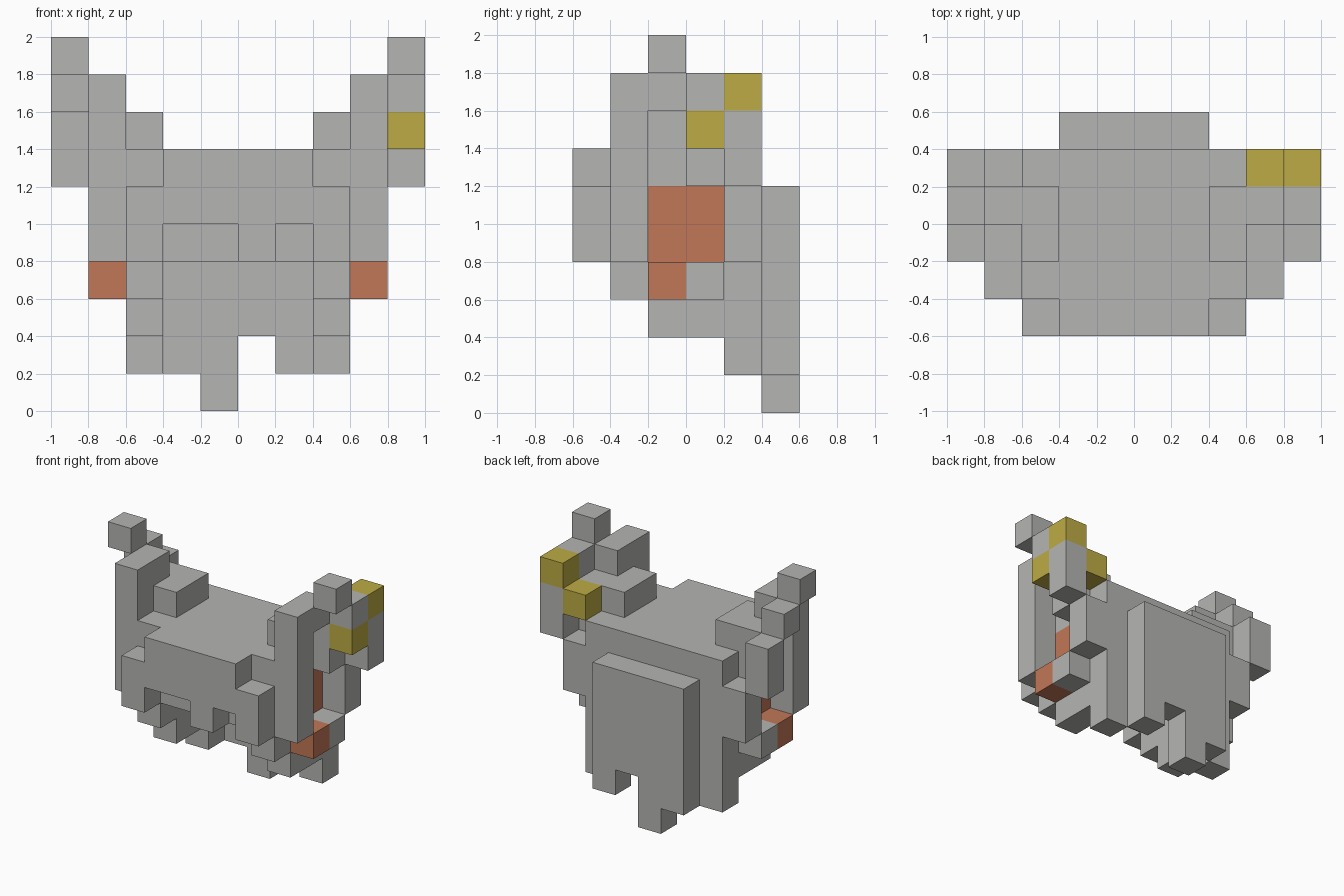
import bpy, bmesh
from mathutils import Vector

cube = bpy.data.objects.get("Cube")
if cube:
    bpy.data.objects.remove(cube, do_unlink=True)

S = 0.2                              # edge of one block
ORIGIN = Vector((-1.0, -0.6, 0.0))   # corner of the block grid


def material(name, rgb):
    m = bpy.data.materials.new(name)
    m.use_nodes = True
    m.diffuse_color = (*rgb, 1)
    bsdf = next(n for n in m.node_tree.nodes if n.type == 'BSDF_PRINCIPLED')
    bsdf.inputs["Base Color"].default_value = (*rgb, 1)
    return m


GREY = material("stone_grey", (0.46, 0.46, 0.45))
ORANGE = material("burnt_orange", (0.53, 0.185, 0.092))
YELLOW = material("mustard_yellow", (0.515, 0.41, 0.06))

owner = {}    # grid cell -> part name
parts = {}    # part name -> material


def fill(name, mat, boxes, mirror=False):
    """Claim boxes of cells (x0, x1, y0, y1, z0, z1); later parts replace earlier ones."""
    parts[name] = mat
    for x0, x1, y0, y1, z0, z1 in boxes:
        for x in range(x0, x1):
            for y in range(y0, y1):
                for z in range(z0, z1):
                    owner[x, y, z] = name
                    if mirror:
                        owner[9 - x, y, z] = name


# Central block and front edge
fill("head_block", GREY, [(2, 8, 1, 5, 4, 7)])
fill("brow", GREY, [(3, 7, 0, 1, 5, 7), (5, 6, 0, 1, 4, 5)])
fill("brow_corners", GREY, [(2, 3, 0, 1, 4, 6)], True)

# Stepped side walls below the block
fill("jaw_sides", GREY, [(2, 3, 1, 5, 3, 4), (2, 3, 2, 5, 2, 3), (2, 3, 4, 5, 1, 2)], True)

# Back plate with ragged lower edge
fill("back_plate", GREY, [(3, 7, 5, 6, 2, 6), (3, 5, 5, 6, 1, 2),
                          (6, 7, 5, 6, 1, 2), (4, 5, 5, 6, 0, 1)])

# Cheeks
fill("cheek_panels", ORANGE, [(2, 3, 2, 4, 4, 6)], True)
fill("cheek_knobs", ORANGE, [(1, 2, 2, 3, 3, 4)], True)
fill("cheek_rests", GREY, [(1, 2, 3, 4, 3, 4)], True)
fill("rear_cheeks", GREY, [(1, 2, 4, 5, 4, 6)], True)

# Horns and ears
fill("horns", GREY, [(1, 2, 1, 2, 4, 9), (1, 2, 2, 3, 8, 9)], True)
fill("horn_tips", GREY, [(0, 1, 2, 3, 9, 10)], True)
fill("ear_bases", GREY, [(2, 3, 2, 4, 7, 8), (1, 2, 3, 4, 6, 8)], True)
fill("ears", GREY, [(0, 1, 3, 4, 8, 9), (0, 1, 4, 5, 6, 8)], True)
fill("ear_ornament", YELLOW, [(9, 10, 4, 5, 8, 9), (9, 10, 3, 4, 7, 8), (8, 9, 4, 5, 7, 8)])


def build(name, mat):
    """Make the part from the exposed sides of its cells, then merge flat areas."""
    bm = bmesh.new()
    for cell in [c for c, n in owner.items() if n == name]:
        for axis in range(3):
            for side in (0, 1):
                neighbour = list(cell)
                neighbour[axis] += 2 * side - 1
                if tuple(neighbour) in owner:
                    continue
                corners = []
                for a, b in ((0, 0), (1, 0), (1, 1), (0, 1)):
                    p = list(cell)
                    p[axis] += side
                    p[(axis + 1) % 3] += a
                    p[(axis + 2) % 3] += b
                    corners.append(bm.verts.new(ORIGIN + Vector(p) * S))
                bm.faces.new(corners if side else corners[::-1])
    bmesh.ops.remove_doubles(bm, verts=bm.verts[:], dist=0.001)
    bmesh.ops.dissolve_limit(bm, angle_limit=0.01, verts=bm.verts[:], edges=bm.edges[:])
    mesh = bpy.data.meshes.new(name)
    bm.to_mesh(mesh)
    bm.free()
    mesh.materials.append(mat)
    bpy.context.scene.collection.objects.link(bpy.data.objects.new(name, mesh))


for part_name, part_mat in parts.items():
    build(part_name, part_mat)
